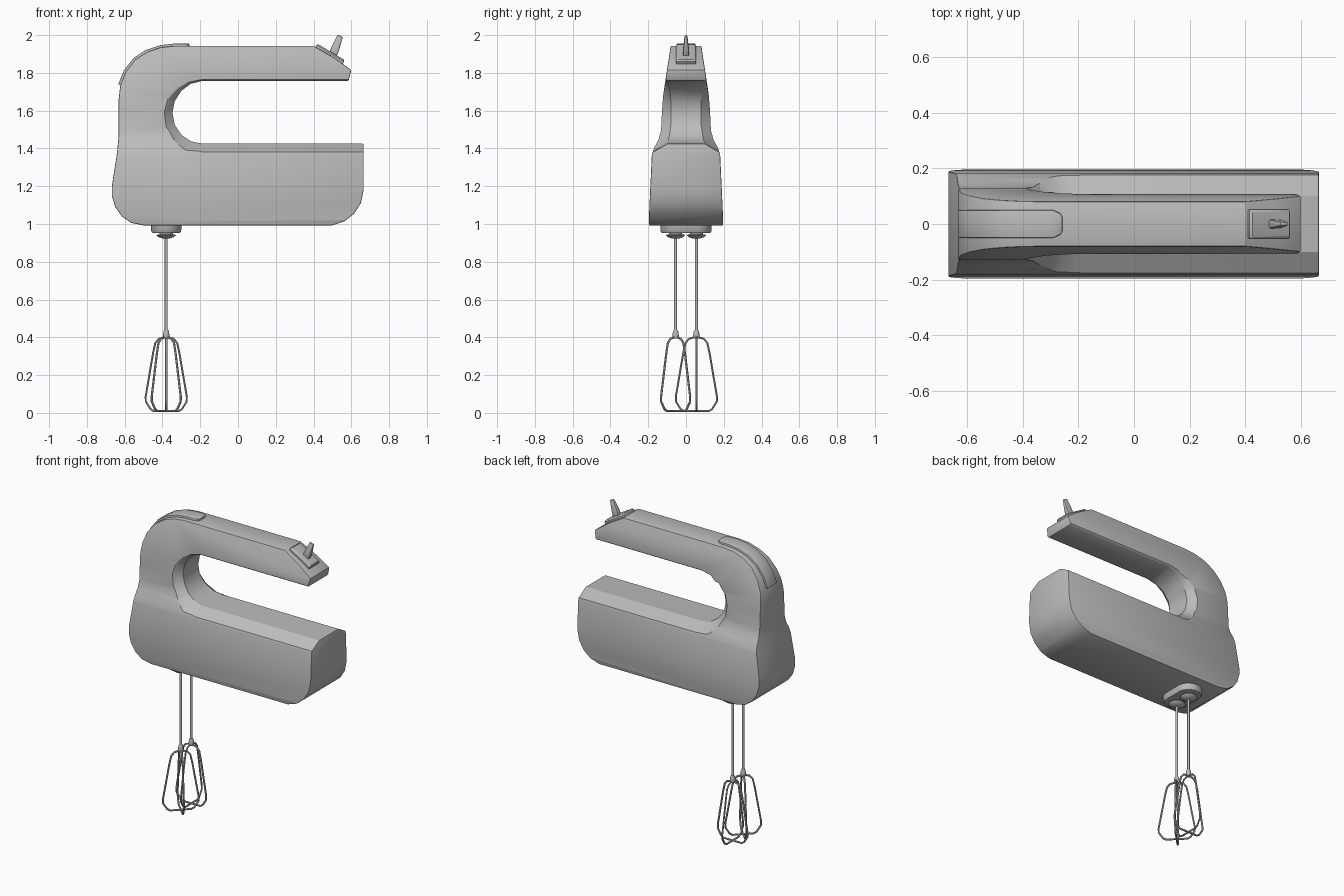
import bpy, bmesh, math
from mathutils import Vector, Matrix

cube = bpy.data.objects.get("Cube")
if cube:
    bpy.data.objects.remove(cube)

grey = bpy.data.materials.new("mid grey")
grey.use_nodes = True
grey.diffuse_color = (0.5, 0.5, 0.5, 1)
grey.node_tree.nodes["Principled BSDF"].inputs["Base Color"].default_value = (0.5, 0.5, 0.5, 1)


def select(ob):
    bpy.ops.object.select_all(action="DESELECT")
    ob.select_set(True)
    bpy.context.view_layer.objects.active = ob


def apply(ob, kind, **settings):
    mod = ob.modifiers.new(kind.lower(), kind)
    for key, value in settings.items():
        setattr(mod, key, value)
    select(ob)
    bpy.ops.object.modifier_apply(modifier=mod.name)


def smooth(ob, degrees=35):
    select(ob)
    bpy.ops.object.shade_smooth_by_angle(angle=math.radians(degrees))


def loft(name, rings):
    """Skin a list of equal closed rings and cap both ends."""
    bm = bmesh.new()
    loops = [[bm.verts.new(p) for p in ring] for ring in rings]
    n = len(loops[0])
    for a, b in zip(loops, loops[1:]):
        for i in range(n):
            j = (i + 1) % n
            bm.faces.new((a[i], a[j], b[j], b[i]))
    bm.faces.new(loops[0])
    bm.faces.new(loops[-1])
    bmesh.ops.recalc_face_normals(bm, faces=bm.faces)
    mesh = bpy.data.meshes.new(name)
    bm.to_mesh(mesh)
    bm.free()
    mesh.materials.append(grey)
    ob = bpy.data.objects.new(name, mesh)
    bpy.context.collection.objects.link(ob)
    return ob


def turned(name, profile, x, y, sides=20):
    """Round part from (radius, height) pairs."""
    angles = [2 * math.pi * i / sides for i in range(sides)]
    ob = loft(name, [[(x + r * math.cos(a), y + r * math.sin(a), z) for a in angles]
                     for r, z in profile])
    smooth(ob)
    return ob


# Housing: side outline, with the grip opening chamfered towards both sides
outer = [(0.6, 1.815), (0.51, 1.88), (0.4, 1.943), (-0.34, 1.943), (-0.41, 1.935),
         (-0.48, 1.912), (-0.545, 1.87), (-0.595, 1.805), (-0.623, 1.735),
         (-0.632, 1.66), (-0.632, 1.47), (-0.64, 1.38), (-0.668, 1.2), (-0.668, 1.15),
         (-0.65, 1.09), (-0.615, 1.04), (-0.565, 1.006), (-0.5, 0.993), (0.5, 0.993),
         (0.565, 1.015), (0.615, 1.055), (0.65, 1.11), (0.665, 1.18)]
# grip opening: x, z, chamfer start (half width), chamfer shift in x and z
opening = [(0.665, 1.425, 0.1, 0, -0.063), (-0.19, 1.425, 0.1, 0, -0.063),
           (-0.25, 1.438, 0.095, -0.04, -0.07), (-0.3, 1.472, 0.088, -0.08, -0.06),
           (-0.335, 1.525, 0.08, -0.115, -0.03), (-0.347, 1.59, 0.08, -0.12, 0),
           (-0.335, 1.65, 0.08, -0.115, 0.02), (-0.3, 1.705, 0.085, -0.08, 0.05),
           (-0.25, 1.742, 0.09, -0.04, 0.05), (-0.19, 1.757, 0.093, 0, 0.05),
           (0.585, 1.757, 0.093, 0.013, 0.05)]


def housing_ring(side, chamfered):
    ring = [(x, side * (0.21 if chamfered else 0.09), z) for x, z in outer]
    for x, z, y, dx, dz in opening:
        ring.append((x + dx, side * 0.21, z + dz) if chamfered else (x, side * y, z))
    return ring


housing = loft("housing", [housing_ring(-1, True), housing_ring(-1, False),
                           housing_ring(1, False), housing_ring(1, True)])

# Front cross-section gives the tapered width
half = [(0.197, 0.9), (0.197, 1.02), (0.181, 1.365), (0.168, 1.405), (0.146, 1.445),
        (0.132, 1.495), (0.127, 1.6), (0.121, 1.68), (0.107, 1.775), (0.08, 1.95), (0.08, 2.1)]
section = half + [(-y, z) for y, z in reversed(half)]
cutter = loft("width_cutter", [[(x, y, z) for y, z in section] for x in (-1, 1)])
cutter.hide_render = True
apply(housing, "BOOLEAN", operation="INTERSECT", solver="EXACT", object=cutter)
bpy.data.objects.remove(cutter)

bm = bmesh.new()
bm.from_mesh(housing.data)
bmesh.ops.remove_doubles(bm, verts=bm.verts, dist=0.002)
bmesh.ops.dissolve_limit(bm, angle_limit=0.015, verts=bm.verts, edges=bm.edges)
bm.to_mesh(housing.data)
bm.free()
apply(housing, "BEVEL", width=0.011, segments=2, limit_method="ANGLE",
      angle_limit=math.radians(50))
smooth(housing, 25)

# Raised pad wrapping over the back of the handle
pad_path = [(-0.258, 1.943, 0.025), (-0.265, 1.943, 0.038), (-0.29, 1.943, 0.05)]
pad_path += [(x, z, 0.05) for x, z in outer[3:9]]
centre = Vector((-0.3, 1.6))
rings = []
for x, z, w in pad_path:
    out = (Vector((x, z)) - centre).normalized() if x < -0.35 else Vector((0, 1))
    hi, lo = Vector((x, z)) + out * 0.012, Vector((x, z)) - out * 0.02
    rings.append([(hi.x, -w, hi.y), (hi.x, w, hi.y), (lo.x, w, lo.y), (lo.x, -w, lo.y)])
pad = loft("handle_pad", rings)
apply(pad, "BEVEL", width=0.004, segments=2, limit_method="ANGLE", angle_limit=math.radians(50))
smooth(pad)


# Speed switch plate and lever on the sloping nose
def slab(name, x, z, tilt, layers):
    frame = Matrix.Translation((x, 0, z)) @ Matrix.Rotation(math.radians(tilt), 4, "Y")
    ob = loft(name, [[frame @ Vector((sx * a + shift, sy * b, h))
                      for sx, sy in ((-1, -1), (1, -1), (1, 1), (-1, 1))]
                     for a, b, h, shift in layers])
    apply(ob, "BEVEL", width=0.006, segments=2, limit_method="ANGLE",
          angle_limit=math.radians(50))
    smooth(ob)


slab("switch_plate", 0.485, 1.897, 31,
     [(0.085, 0.053, -0.02, 0), (0.085, 0.053, 0.008, 0), (0.078, 0.047, 0.016, 0)])
slab("switch_lever", 0.5, 1.89, 21,
     [(0.022, 0.017, 0, 0), (0.022, 0.015, 0.04, 0), (0.015, 0.007, 0.114, 0)])

# Socket block under the housing
bx = -0.38


def pill(r, z, reach=0.055):
    ring = []
    for i in range(24):
        a = 2 * math.pi * (i + 0.5) / 24
        ring.append((bx + r * math.cos(a), r * math.sin(a) + math.copysign(reach, math.sin(a)), z))
    return ring


socket = loft("socket_block", [pill(0.082, 1.01), pill(0.08, 0.962), pill(0.074, 0.953)])
smooth(socket)


# Beaters: shaft, collar and two crossing wire loops each
def wire_loop(name, y, angle):
    side = [(0.012, 0.4), (0.04, 0.392), (0.058, 0.37), (0.07, 0.315), (0.109, 0.085),
            (0.108, 0.06), (0.083, 0.02), (0.065, 0.009)]
    path = side + [(-r, z) for r, z in reversed(side)]
    curve = bpy.data.curves.new(name, "CURVE")
    curve.dimensions = "3D"
    curve.bevel_depth = 0.006
    curve.bevel_resolution = 1
    spline = curve.splines.new("POLY")
    spline.points.add(len(path) - 1)
    for point, (r, z) in zip(spline.points, path):
        point.co = (bx + r * math.cos(angle), y + r * math.sin(angle), z, 1)
    curve.materials.append(grey)
    ob = bpy.data.objects.new(name, curve)
    bpy.context.collection.objects.link(ob)
    select(ob)
    bpy.ops.object.convert(target="MESH")
    smooth(bpy.context.object, 50)


for label, y, turn in (("left", 0.055, 0), ("right", -0.055, math.pi / 4)):
    turned(label + "_socket", [(0.035, 0.96), (0.035, 0.946), (0.052, 0.942),
                               (0.04, 0.93), (0.014, 0.922)], bx, y)
    turned(label + "_shaft", [(0.008, 0.95), (0.008, 0.42)], bx, y, 12)
    turned(label + "_collar", [(0.01, 0.44), (0.014, 0.432), (0.018, 0.405), (0.014, 0.394)], bx, y, 14)
    for k in range(2):
        wire_loop(f"{label}_wire_loop_{k + 1}", y, turn + k * math.pi / 2)
